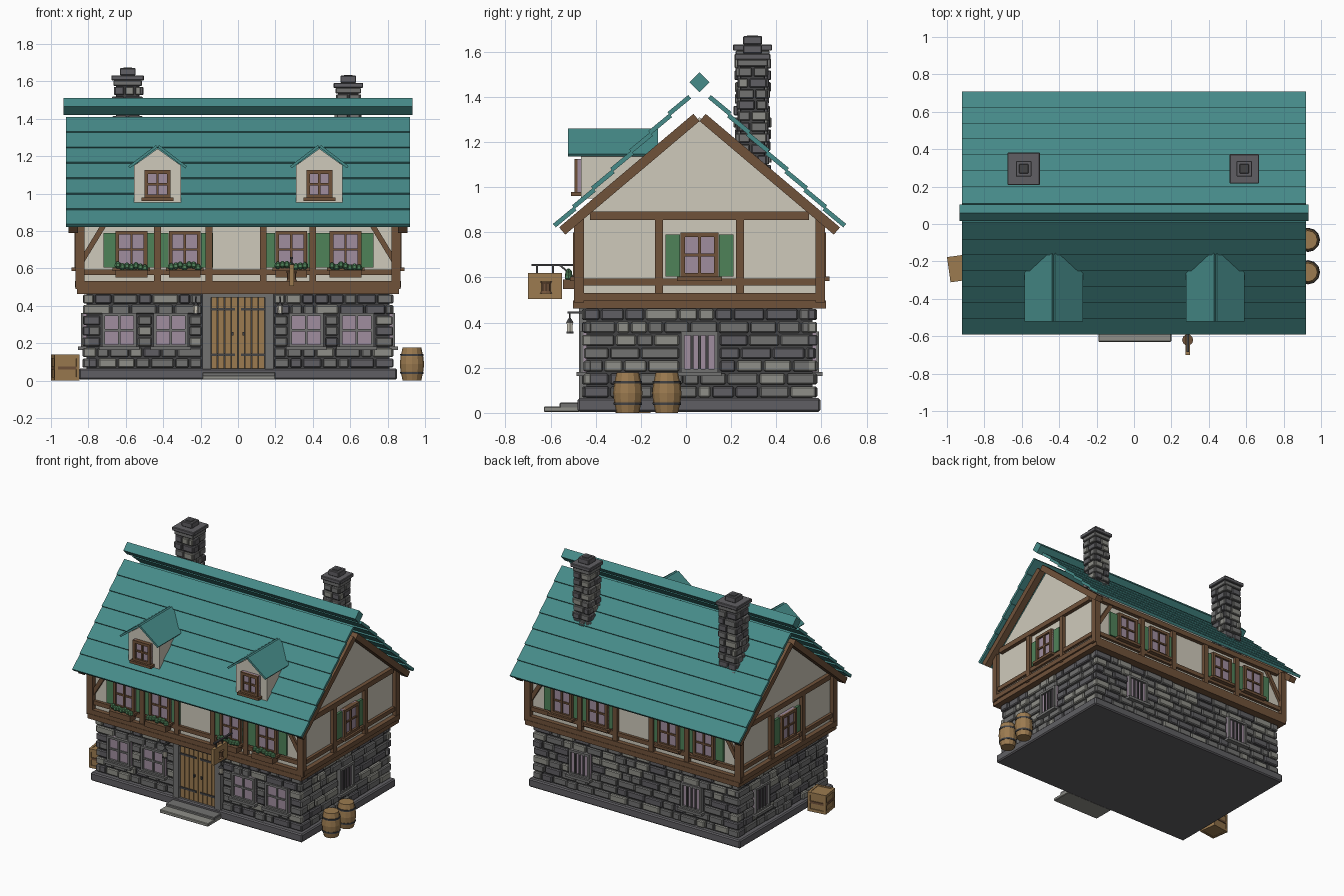
import bpy, bmesh, random
from math import radians, pi, cos, sin, hypot
from mathutils import Matrix, Vector

random.seed(4)
cube = bpy.data.objects.get("Cube")
if cube:
    bpy.data.objects.remove(cube, do_unlink=True)

# ---- palette ----
PALETTE = dict(roof_teal="468b89", plaster="cfcabb", timber_brown="70523a", light_wood="9c7b50",
               stone_light="8f8f88", stone_mid="727271", stone_dark="605f63",
               leaf_green="4f8259", glass_mauve="a08d9f", iron_dark="434345")
MATS = {}
for name, code in PALETTE.items():
    rgb = [((v / 255 + 0.055) / 1.055) ** 2.4 for v in bytes.fromhex(code)]
    m = bpy.data.materials.new(name)
    m.use_nodes = True
    m.diffuse_color = (*rgb, 1)
    m.node_tree.nodes["Principled BSDF"].inputs["Base Color"].default_value = (*rgb, 1)
    MATS[name] = m
STONES = ["stone_light", "stone_mid", "stone_mid", "stone_dark"]
T = Matrix.Translation
I = Matrix.Identity(4)


def rz(deg):
    return Matrix.Rotation(radians(deg), 4, "Z")


class Part:
    """Collects solids into one named object."""
    def __init__(self, name):
        self.name, self.bm, self.used = name, bmesh.new(), []

    def face(self, verts, mat):
        if mat not in self.used:
            self.used.append(mat)
        self.bm.faces.new(verts).material_index = self.used.index(mat)

    def loft(self, rings, mat, M=I):
        vs = [[self.bm.verts.new(M @ Vector(p)) for p in r] for r in rings]
        n = len(vs[0])
        for a, b in zip(vs, vs[1:]):
            for i in range(n):
                self.face((a[i], a[(i + 1) % n], b[(i + 1) % n], b[i]), mat)
        self.face(vs[0][::-1], mat)
        self.face(vs[-1], mat)

    def prism(self, pts, y0, y1, mat, M=I):
        self.loft([[(x, y, z) for x, z in pts] for y in (y0, y1)], mat, M)

    def box(self, x0, x1, y0, y1, z0, z1, mat, M=I):
        self.prism([(x0, z0), (x1, z0), (x1, z1), (x0, z1)], y0, y1, mat, M)

    def panel(self, M, u0, u1, z0, z1, d0, d1, mat):
        """Box on a wall; d is the distance outwards."""
        self.box(u0, u1, -d1, -d0, z0, z1, mat, M)

    def strip(self, p, q, t, y0, y1, mat, M=I):
        dx, dz = q[0] - p[0], q[1] - p[1]
        k = t / hypot(dx, dz) * (1 if dx > 0 else -1)
        nx, nz = -dz * k, dx * k
        self.prism([p, q, (q[0] + nx, q[1] + nz), (p[0] + nx, p[1] + nz)], y0, y1, mat, M)

    def lathe(self, pts, n, mat, M=I):
        self.loft([[(r * cos(2 * pi * i / n), r * sin(2 * pi * i / n), z) for i in range(n)]
                   for r, z in pts], mat, M)

    def done(self, bevel=0):
        bmesh.ops.recalc_face_normals(self.bm, faces=self.bm.faces)
        me = bpy.data.meshes.new(self.name)
        self.bm.to_mesh(me)
        self.bm.free()
        for m in self.used:
            me.materials.append(MATS[m])
        ob = bpy.data.objects.new(self.name, me)
        bpy.context.collection.objects.link(ob)
        if bevel:
            b = ob.modifiers.new("worn_edges", "BEVEL")
            b.width, b.segments = bevel, 1


CENTRE = T((0, 0.06, 0))


def wall(angle, dist, origin=CENTRE):
    return origin @ rz(angle) @ T((0, -dist, 0))


def masonry(part, M, half, z0, z1, rows, sizes, holes=()):
    """Rows of random stones, left out where a hole is."""
    h = (z1 - z0) / rows
    for r in range(rows):
        a, b = z0 + r * h, z0 + (r + 1) * h
        spans = [(-half, half)]
        for u0, u1, v0, v1 in holes:
            if v0 < b - 0.015 and v1 > a + 0.015:
                spans = [s for x, y in spans for s in ((x, min(y, u0)), (max(x, u1), y)) if s[1] - s[0] > 0.02]
        for x, end in spans:
            while x < end - 0.01:
                w = random.uniform(*sizes)
                nx = end if end - x - w < sizes[0] * 0.6 else x + w
                part.panel(M, x + 0.004, nx - 0.004, a + 0.004, b - 0.005, -0.02,
                           random.uniform(0.008, 0.022), random.choice(STONES))
                x = nx


def window(part, M, u, z0, z1, w, frame, bars=False, f=0.02, d=0.03):
    a, b, m = u - w / 2, u + w / 2, (z0 + z1) / 2
    part.panel(M, a, b, z0, z1, -0.01, d - 0.015, "glass_mauve")
    for x0, x1, y0, y1 in ((a, a + f, z0, z1), (b - f, b, z0, z1), (a + f, b - f, z0, z0 + f), (a + f, b - f, z1 - f, z1)):
        part.panel(M, x0, x1, y0, y1, -0.01, d, frame)
    if bars:
        for k in (-1, 0, 1):
            x = u + k * w * 0.2
            part.panel(M, x - 0.006, x + 0.006, z0 + f, z1 - f, 0, d - 0.005, "iron_dark")
    else:
        part.panel(M, u - 0.006, u + 0.006, z0 + f, z1 - f, 0, d - 0.005, frame)
        part.panel(M, a + f, b - f, m - 0.006, m + 0.006, 0, d - 0.006, frame)
    part.panel(M, a - 0.015, b + 0.015, z0 - 0.015, z0 + 0.004, 0, d + 0.015, frame)


# ---- plinth and steps ----
p = Part("plinth")
p.box(-0.85, 0.85, -0.48, 0.595, 0.005, 0.065, "stone_dark")
p.done(0.008)
p = Part("front_steps")
p.box(-0.19, 0.2, -0.63, -0.47, 0.005, 0.028, "stone_light")
p.box(-0.19, 0.2, -0.56, -0.47, 0.02, 0.045, "stone_mid")
p.done(0.004)

# ---- ground floor: angle, wall distance, half length, window positions ----
GROUND = [(0, 0.5, 0.83, (-0.635, -0.36, 0.365, 0.635)), (90, 0.81, 0.515, (0,)),
          (180, 0.5, 0.83, (-0.45, 0.45)), (-90, 0.81, 0.515, (-0.25,))]
p = Part("ground_core")
p.box(-0.81, 0.81, -0.44, 0.56, 0.06, 0.48, "iron_dark")
p.done()
stones, wins = Part("ground_stones"), Part("ground_windows")
for angle, dist, half, us in GROUND:
    M, front = wall(angle, dist), angle == 0
    w = 0.185 if front else 0.165
    holes = [(u - w / 2 - 0.005, u + w / 2 + 0.005, 0.17, 0.36) for u in us]
    masonry(stones, M, half, 0.065, 0.465, 7, (0.06, 0.15), holes + [(-0.19, 0.19, 0, 1)] * front)
    for u in us:
        window(wins, M, u, 0.178, 0.36, w, "stone_mid", not front, 0.016)
stones.done(0.006)
wins.done()

# ---- door ----
p, M = Part("double_door"), wall(0, 0.5)
for i in range(8):
    x = -0.145 + i * 0.03625
    p.panel(M, x + 0.002, x + 0.034, 0.065, 0.445, 0, 0.014, "light_wood")
for s in (-1, 1):
    a, b = sorted((s * 0.145, s * 0.19))
    p.panel(M, a, b, 0.06, 0.465, 0, 0.035, "stone_mid")
    for z in (0.13, 0.375):
        a, b = sorted((s * 0.015, s * 0.145))
        p.panel(M, a, b, z, z + 0.014, 0, 0.02, "iron_dark")
    p.panel(M, s * 0.03 - 0.005, s * 0.03 + 0.005, 0.24, 0.26, 0, 0.025, "iron_dark")
p.panel(M, -0.19, 0.19, 0.445, 0.467, 0, 0.035, "stone_mid")
p.done()

# ---- upper storey and gables ----
ALONG = CENTRE @ rz(90)
p = Part("plaster_walls")
p.prism([(-0.525, 0.48), (0.525, 0.48), (0.525, 0.87), (0, 1.31), (-0.525, 0.87)], -0.84, 0.84, "plaster", ALONG)
p.done()
p = Part("timber_frame")
p.box(-0.86, 0.86, -0.5, 0.62, 0.463, 0.498, "timber_brown")
for angle, dist, half, posts in ((0, 0.525, 0.84, (-0.43, -0.155, 0.135, 0.4)), (90, 0.84, 0.525, (-0.18, 0.18)),
                                 (180, 0.525, 0.84, (-0.43, -0.145, 0.145, 0.43)), (-90, 0.84, 0.525, (-0.18, 0.18))):
    M, long = wall(angle, dist), half > 0.6
    for u in posts:
        p.panel(M, u - 0.018, u + 0.018, 0.49, 0.86, -0.01, 0.025, "timber_brown")
    p.panel(M, -half - 0.02, half + 0.02, 0.498, 0.532, -0.01, 0.032, "timber_brown")
    p.panel(M, -half, half, 0.565, 0.595, -0.01, 0.02, "timber_brown")
    top = 0.84 if long else 0.855
    p.panel(M, -half + 0.04, half - 0.04, top, top + 0.037, -0.01, 0.028, "timber_brown")
    for s in (-1, 1):
        if long:
            p.strip((s * 0.83, 0.62), (s * 0.69, 0.85), 0.028, -0.018, 0.01, "timber_brown", M)
for x in (-0.845, 0.845):
    for y in (-0.475, 0.595):
        p.box(x - 0.024, x + 0.024, y - 0.022, y + 0.022, 0.49, 0.87, "timber_brown")
# bargeboards
for s in (-1, 1):
    for x in (-0.905, 0.855):
        p.strip((s * 0.595, 0.79), (0, 1.293), 0.042, x, x + 0.05, "timber_brown", ALONG)
p.done()

# ---- upper windows, shutters and flower boxes ----
wins, shut, boxes = Part("upper_windows"), Part("shutters"), Part("flower_boxes")
for angle, dist, us in ((0, 0.525, (-0.57, -0.285, 0.285, 0.575)), (180, 0.525, (-0.57, -0.285, 0.285, 0.57)),
                        (90, 0.84, (0,)), (-90, 0.84, (0,))):
    M = wall(angle, dist)
    for u in us:
        window(wins, M, u, 0.6, 0.8, 0.17, "timber_brown", d=0.035)
        for s in (-1, 1):
            c = u + s * 0.118
            shut.panel(M, c - 0.032, c + 0.032, 0.605, 0.79, 0, 0.016, "leaf_green")
        if angle == 0:
            boxes.panel(M, u - 0.085, u + 0.085, 0.55, 0.59, 0.02, 0.08, "timber_brown")
            for k in range(7):
                at = M @ Vector((u - 0.072 + k * 0.024, -0.055, 0.6 + random.uniform(0, 0.02)))
                boxes.lathe([(0.006, -0.018), (0.018, -0.006), (0.016, 0.01), (0.004, 0.02)], 6, "leaf_green", T(at))
for q in (wins, shut, boxes):
    q.done()

# ---- main roof ----
p = Part("main_roof")
for s in (-1, 1):
    for i in range(7):
        a, z = 0.637 - i * 0.0846, 0.822 + i * 0.0825
        p.strip((s * a, z), (s * (a - 0.092), z + 0.076), 0.02, -0.92, 0.92, "roof_teal", ALONG)
p.prism([(0, 1.42), (0.045, 1.465), (0, 1.51), (-0.045, 1.465)], -0.932, 0.932, "roof_teal", ALONG)
p.done()

# ---- dormers ----
for side, x in (("right", -0.43), ("left", 0.435)):
    p, M = Part(side + "_dormer"), T((x, 0, 0))
    p.prism([(-0.125, 0.95), (0.125, 0.95), (0.125, 1.15), (0, 1.24), (-0.125, 1.15)], -0.465, -0.15, "plaster", M)
    for s in (-1, 1):
        p.strip((s * 0.148, 1.135), (0, 1.248), 0.014, -0.522, -0.125, "roof_teal", M)
    window(p, T((x, -0.465, 0)), 0, 0.975, 1.125, 0.14, "timber_brown")
    p.done()

# ---- chimneys ----
for side, x, half, top in (("right", -0.59, 0.063, 1.605), ("left", 0.59, 0.055, 1.565)):
    p, O = Part(side + "_chimney"), T((x, 0.295, 0))
    p.box(-half, half, -half, half, 1.0, top, "iron_dark", O)
    for angle in (0, 90, 180, 270):
        masonry(p, wall(angle, half, O), half + 0.01, 1.0, top - 0.03, 11, (0.045, 0.085))
    for r, a, b, mat in ((half + 0.013, top - 0.03, top, "stone_mid"), (half + 0.024, top, top + 0.027, "stone_dark"),
                         (0.042, top + 0.027, top + 0.065, "stone_dark"), (0.026, top + 0.06, top + 0.068, "iron_dark")):
        p.box(-r, r, -r, r, a, b, mat, O)
    p.done(0.004)

# ---- barrels ----
for i, y in enumerate((-0.258, -0.085)):
    p, M = Part("barrel_%d" % (i + 1)), T((0.93, y, 0))
    p.lathe([(0.05, 0), (0.061, 0.05), (0.065, 0.088), (0.061, 0.125), (0.05, 0.178)], 12, "light_wood", M)
    for z in (0.035, 0.13):
        p.lathe([(0.062, z), (0.063, z + 0.012)], 12, "iron_dark", M)
    p.done()

# ---- crate ----
p, M = Part("crate"), T((-0.923, -0.235, 0)) @ rz(8)
p.box(-0.062, 0.062, -0.062, 0.062, 0.003, 0.134, "light_wood", M)
for angle in (0, 90, 180, 270):
    N = M @ rz(angle) @ T((0, -0.062, 0))
    for a, b, c, d in ((-0.068, -0.05, 0, 0.138), (0.05, 0.068, 0, 0.138), (-0.05, 0.05, 0, 0.02),
                       (-0.05, 0.05, 0.118, 0.138), (-0.05, 0.05, 0.06, 0.076)):
        p.panel(N, a, b, c, d, -0.01, 0.006, "timber_brown" if c == 0.06 else "light_wood")
p.done()

# ---- hanging sign with a mug ----
p, X = Part("hanging_sign"), 0.287
p.box(X - 0.007, X + 0.007, -0.685, -0.48, 0.65, 0.66, "iron_dark")
p.strip((-0.5, 0.6), (-0.56, 0.65), 0.008, -0.004, 0.004, "iron_dark", T((X, 0, 0)) @ rz(90))
for y in (-0.66, -0.59):
    p.box(X - 0.004, X + 0.004, y - 0.004, y + 0.004, 0.61, 0.655, "iron_dark")
p.box(X - 0.012, X + 0.012, -0.7, -0.55, 0.505, 0.62, "light_wood")
p.lathe([(0.03, 0.53), (0.024, 0.54), (0.024, 0.572), (0.03, 0.583)], 10, "timber_brown", T((X, -0.62, 0)))
p.done()

# ---- door lanterns ----
for side, x in (("right", -0.225), ("left", 0.225)):
    p, M = Part(side + "_lantern"), T((x, -0.515, 0))
    p.box(-0.006, 0.006, -0.01, 0.06, 0.44, 0.45, "iron_dark", M)
    p.lathe([(0.004, 0.41), (0.004, 0.445)], 6, "iron_dark", M)
    p.lathe([(0.02, 0.4), (0.005, 0.42)], 6, "iron_dark", M)
    p.lathe([(0.013, 0.36), (0.016, 0.4)], 6, "plaster", M)
    p.lathe([(0.018, 0.352), (0.018, 0.36)], 6, "iron_dark", M)
    p.done()
